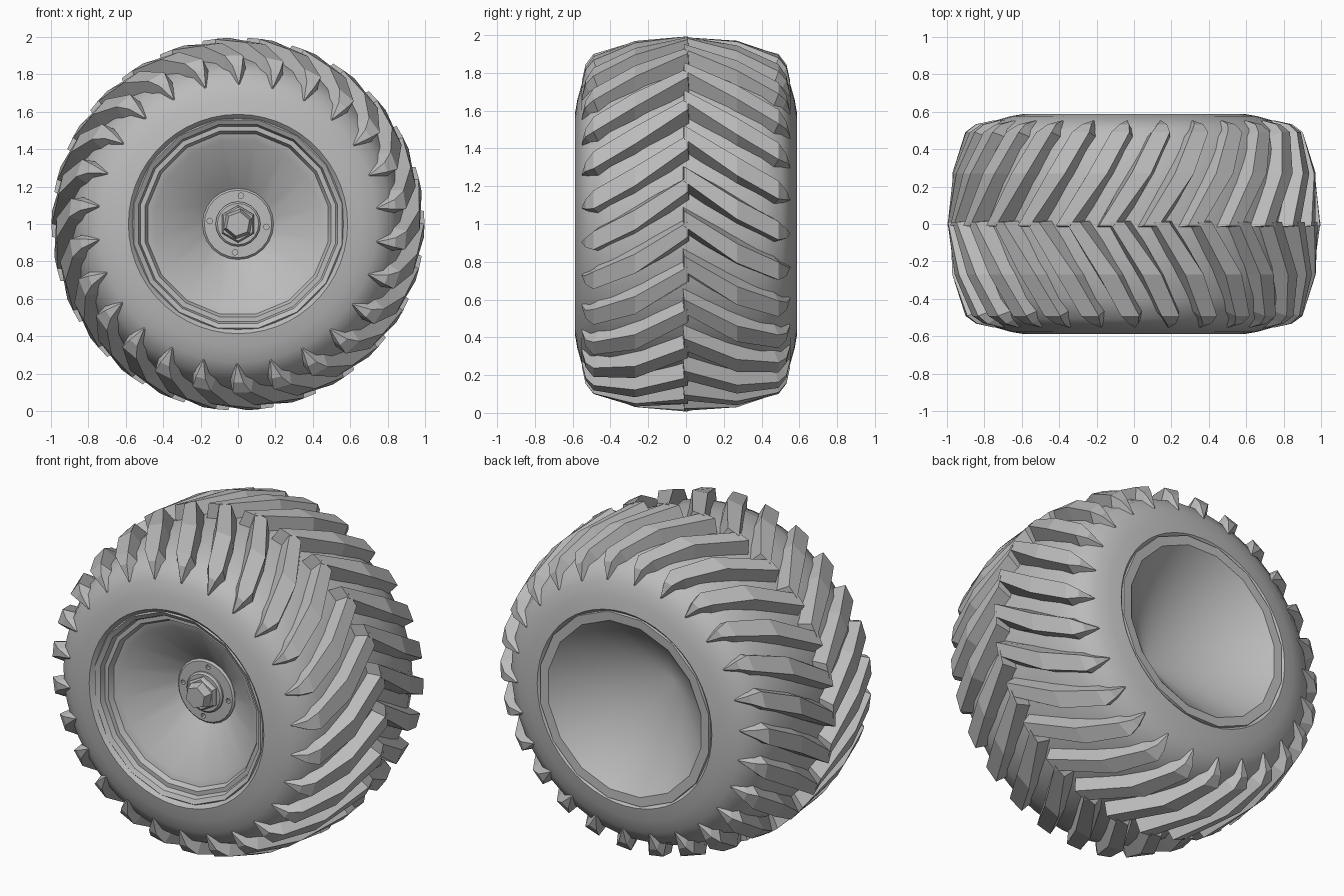
import bpy, bmesh, math

cube = bpy.data.objects.get("Cube")
if cube:
    bpy.data.objects.remove(cube, do_unlink=True)

grey = bpy.data.materials.new("plain grey")
grey.use_nodes = True
grey.diffuse_color = (0.5, 0.5, 0.5, 1)
grey.node_tree.nodes["Principled BSDF"].inputs["Base Color"].default_value = (0.5, 0.5, 0.5, 1)


def around(r, y, a):
    """Point at radius r and angle a about the axle."""
    return (r * math.cos(a), y, 1 + r * math.sin(a))


def finish(name, bm, smooth_angle=None):
    bmesh.ops.remove_doubles(bm, verts=bm.verts, dist=1e-5)
    bmesh.ops.recalc_face_normals(bm, faces=bm.faces)
    mesh = bpy.data.meshes.new(name)
    bm.to_mesh(mesh)
    bm.free()
    mesh.materials.append(grey)
    ob = bpy.data.objects.new(name, mesh)
    bpy.context.scene.collection.objects.link(ob)
    if smooth_angle:
        bpy.ops.object.select_all(action='DESELECT')
        ob.select_set(True)
        bpy.context.view_layer.objects.active = ob
        bpy.ops.object.shade_smooth_by_angle(angle=math.radians(smooth_angle))
    return ob


def revolve(name, profile, sides, smooth_angle=None, turn=0.0, closed=False):
    """Turn a (radius, y) profile about the axle."""
    bm = bmesh.new()
    rings = []
    for i in range(sides):
        a = turn + math.tau * i / sides
        rings.append([bm.verts.new(around(r, y, a)) for r, y in profile])
    count = len(profile)
    for i in range(sides):
        p, q = rings[i], rings[(i + 1) % sides]
        for j in range(count if closed else count - 1):
            k = (j + 1) % count
            loop = [p[j], p[k], q[k], q[j]]
            if profile[j][0] == 0:
                loop.remove(q[j])
            if profile[k][0] == 0:
                loop.remove(q[k])
            bm.faces.new(loop)
    return finish(name, bm, smooth_angle)


# Tyre body: mirrored half profile, closed inside
half = [(0.50, 0.48), (0.555, 0.56), (0.585, 0.588), (0.66, 0.575), (0.74, 0.552),
        (0.815, 0.505), (0.865, 0.40), (0.90, 0.22)]
tyre = half + [(0.91, 0)] + [(r, -y) for r, y in reversed(half)]
revolve("tyre_body", tyre, 52, 35, closed=True)

# Tread lugs: angled bars on each half, staggered at the centre line
# Each station: base radius, base y, top radius, top y, angle, base and top half widths
stations = [(0.87, -0.02, 0.995, -0.01, 0.00, 0.085, 0.040),
            (0.86, 0.27, 0.970, 0.27, -0.19, 0.088, 0.054),
            (0.79, 0.45, 0.900, 0.49, -0.31, 0.088, 0.054),
            (0.77, 0.49, 0.845, 0.532, -0.33, 0.058, 0.030),
            (0.72, 0.54, 0.755, 0.552, -0.34, 0.010, 0.003)]
LUGS = 26
pitch = math.tau / LUGS
for side, label in ((-1, "front"), (1, "back")):
    bm = bmesh.new()
    for n in range(LUGS):
        start = n * pitch + side * pitch * 0.12
        sections = []
        for rb, yb, rt, yt, off, wb, wt in stations:
            a = start + off
            sections.append([bm.verts.new(around(r, side * y, a + w)) for r, y, w in
                             ((rb, yb, -wb), (rt, yt, -wt), (rt, yt, wt), (rb, yb, wb))])
        for p, q in zip(sections, sections[1:]):
            for j in range(4):
                k = (j + 1) % 4
                bm.faces.new((p[j], p[k], q[k], q[j]))
        bm.faces.new(sections[0])
        bm.faces.new(sections[-1])
    finish(label + "_tread_lugs", bm)

# Rim: stepped dish on the front, plain cone on the back
revolve("wheel_rim", [(0, -0.28), (0.17, -0.28), (0.45, -0.49), (0.49, -0.50),
                      (0.505, -0.53), (0.53, -0.53), (0.54, -0.56), (0.565, -0.575),
                      (0.58, -0.56), (0.58, 0.56), (0.575, 0.588), (0.52, 0.585),
                      (0, 0.12)], 16, 30, turn=math.tau / 32)

# Hub plate with four bolt holes
hub = revolve("hub_plate", [(0, -0.24), (0.19, -0.24), (0.19, -0.30), (0.18, -0.31),
                            (0, -0.31)], 24, 30)
bm = bmesh.new()
for i in range(4):
    a = math.radians(90 * i - 6)
    ends = []
    for y in (-0.35, -0.265):
        ring = []
        for j in range(8):
            t = math.tau * j / 8
            x, _, z = around(0.152, y, a)
            ring.append(bm.verts.new((x + 0.015 * math.cos(t), y, z + 0.015 * math.sin(t))))
        ends.append(ring)
        bm.faces.new(ring)
    for j in range(8):
        k = (j + 1) % 8
        bm.faces.new((ends[0][j], ends[0][k], ends[1][k], ends[1][j]))
cutter = finish("bolt_hole_cutter", bm)
cutter.hide_render = True
cut = hub.modifiers.new("bolt_holes", 'BOOLEAN')
cut.operation = 'DIFFERENCE'
cut.solver = 'EXACT'
cut.object = cutter
bpy.ops.object.select_all(action='DESELECT')
hub.select_set(True)
bpy.context.view_layer.objects.active = hub
bpy.ops.object.modifier_apply(modifier=cut.name)
bpy.data.objects.remove(cutter, do_unlink=True)

# Washer, hexagonal nut and axle end
revolve("washer", [(0, -0.30), (0.12, -0.30), (0.12, -0.32), (0.11, -0.33), (0, -0.33)], 20, 30)
revolve("axle_nut", [(0, -0.32), (0.10, -0.32), (0.10, -0.345), (0.09, -0.36), (0, -0.36)],
        6, turn=math.pi / 6)
revolve("axle_end", [(0, -0.35), (0.085, -0.35), (0.065, -0.41), (0, -0.41)], 6, turn=math.pi / 9)
